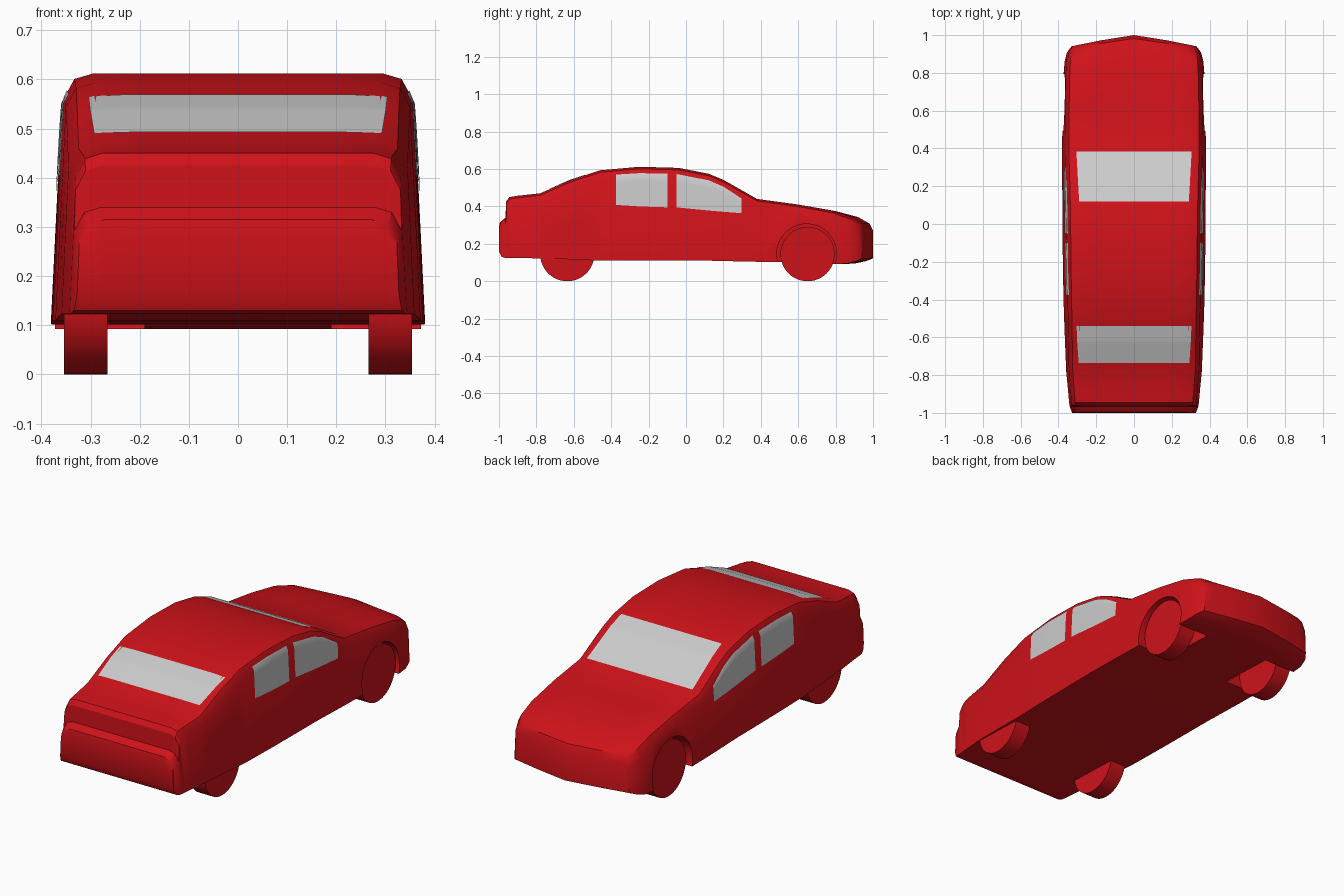
import bpy, bmesh, math
from mathutils import Vector
from mathutils.bvhtree import BVHTree

if "Cube" in bpy.data.objects:
    bpy.data.objects.remove(bpy.data.objects["Cube"])


def material(name, col):
    m = bpy.data.materials.new(name)
    m.diffuse_color = (*col, 1)
    m.use_nodes = True
    m.node_tree.nodes["Principled BSDF"].inputs["Base Color"].default_value = m.diffuse_color
    return m


RED = material("red_paint", (0.62, 0.006, 0.01))
GREY = material("grey_glass", (0.55, 0.55, 0.55))


def interp(table, v):
    for (a, p), (b, q) in zip(table, table[1:]):
        if v <= b:
            return p + (q - p) * max(0, (v - a) / (b - a))
    return table[-1][1]


def add_object(name, bm, mat):
    me = bpy.data.meshes.new(name)
    bm.to_mesh(me)
    ob = bpy.data.objects.new(name, me)
    bpy.context.collection.objects.link(ob)
    if mat:
        me.materials.append(mat)
    return ob


def smooth(ob, angle=32):
    bpy.ops.object.select_all(action='DESELECT')
    ob.select_set(True)
    bpy.context.view_layer.objects.active = ob
    bpy.ops.object.shade_smooth_by_angle(angle=math.radians(angle))


# Body: stations along the car, each (top y, top z, bottom y, bottom z)
STATIONS = [
    (-1.0, .29, -1.0, .16), (-.995, .315, -.985, .13), (-.965, .34, -.965, .124),
    (-.962, .425, -.95, .124), (-.945, .45, -.93, .124), (-.90, .457, -.88, .124),
    (-.78, .47, -.78, .122), (-.62, .54, -.62, .117), (-.46, .593, -.46, .11),
    (-.25, .612, -.25, .11), (-.04, .606, -.04, .11), (.12, .575, .12, .11),
    (.20, .542, .20, .108), (.38, .44, .38, .104), (.60, .41, .60, .10),
    (.80, .375, .80, .092), (.92, .343, .90, .094), (.982, .308, .965, .108),
    (1.0, .27, 1.0, .122)]
PLAN = [(-1, .33), (-.96, .343), (-.78, .36), (-.5, .371), (-.2, .378), (.3, .381),
        (.5, .381), (.8, .373), (.92, .366), (.965, .355), (1, .332)]
FRACS = [0, .55, .84, .945, 1]
DROPS = [0, 0, 0, .22, 1]
COLS = [(-f, d) for f, d in zip(FRACS[:0:-1], DROPS[:0:-1])] + list(zip(FRACS, DROPS))


def body_point(y, z, frac):
    x = frac * interp(PLAN, y) * (1 - .13 * (z - .1))
    # the nose sweeps back towards its corners
    k = min(1, max(0, (y - .75) / .25))
    return (x, y - .055 * k * (abs(x) / .31) ** 1.2, z)


bm = bmesh.new()
rings = []
for yt, zt, yb, zb in STATIONS:
    h = zt - zb
    drop = min(.05, .22 * h)
    top = []
    for f, d in COLS:
        t = d * drop / h
        top.append(bm.verts.new(body_point(yt + (yb - yt) * t, zt - h * t, f)))
    bottom = [bm.verts.new(body_point(yb, zb, f)) for f, _ in COLS]
    rings.append((top, bottom))
for (t0, b0), (t1, b1) in zip(rings, rings[1:]):
    r0, r1 = t0 + b0[::-1], t1 + b1[::-1]
    for i in range(len(r0)):
        j = (i + 1) % len(r0)
        bm.faces.new((r0[i], r0[j], r1[j], r1[i]))
for t, b in (rings[0], rings[-1]):
    for i in range(len(t) - 1):
        bm.faces.new((t[i], t[i + 1], b[i + 1], b[i]))
bmesh.ops.recalc_face_normals(bm, faces=bm.faces)
surface = BVHTree.FromBMesh(bm)
body = add_object("car_body", bm, RED)


def cylinder(name, x0, x1, y, z, r, mat, seg=48):
    bm = bmesh.new()
    bmesh.ops.create_cone(bm, cap_ends=True, segments=seg, radius1=r, radius2=r,
                          depth=abs(x1 - x0))
    for v in bm.verts:
        v.co = Vector((v.co.z + (x0 + x1) / 2, v.co.x + y, v.co.y + z))
    bmesh.ops.recalc_face_normals(bm, faces=bm.faces)
    return add_object(name, bm, mat)


# Wheels, and wheel arches cut out of the body
for end, wy, ay, az in (("front", -.635, -.62, .156), ("back", .65, .645, .146)):
    for side, s in (("left", -1), ("right", 1)):
        smooth(cylinder(f"{end}_{side}_wheel", s * .265, s * .354, wy, .145, .145, RED))
        cutter = cylinder("arch_cutter", s * .19, s * .5, ay, az, .16, RED)
        cutter.hide_render = True
        mod = body.modifiers.new("arch", 'BOOLEAN')
        mod.operation, mod.solver, mod.object = 'DIFFERENCE', 'EXACT', cutter
        bpy.context.view_layer.objects.active = body
        bpy.ops.object.modifier_apply(modifier=mod.name)
        bpy.data.objects.remove(cutter)
smooth(body)


# Glass: columns (y, low, high) laid onto the body along a ray direction
def glass(name, columns, direction, place, steps=8, rows=8):
    d = Vector(direction)
    bm = bmesh.new()
    cols = []
    for a, b in zip(columns, columns[1:]):
        cols += [[p + (q - p) * i / steps for p, q in zip(a, b)] for i in range(steps)]
    cols.append(columns[-1])
    grid = []
    for y, lo, hi in cols:
        line = []
        for r in range(rows + 1):
            start = Vector(place(y, lo + (hi - lo) * r / rows)) - d * 2
            hit = surface.ray_cast(start, d)[0]
            line.append(bm.verts.new(hit - d * .003))
        grid.append(line)
    for a, b in zip(grid, grid[1:]):
        for i in range(rows):
            f = bm.faces.new((a[i], b[i], b[i + 1], a[i + 1]))
            f.normal_update()
            if f.normal.dot(d) > 0:
                f.normal_flip()
    smooth(add_object(name, bm, GREY))


def from_top(y, x):
    return (x, y, 0)


def from_side(y, z):
    return (0, y, z)


glass("sloping_window_front", [(-.735, -.293, .293), (-.62, -.301, .301), (-.54, -.304, .304)],
      (0, 0, -1), from_top)
glass("sloping_window_back", [(.12, -.29, .29), (.20, -.295, .295), (.383, -.305, .305)],
      (0, 0, -1), from_top)
for side, s in (("left", -1), ("right", 1)):
    glass(f"{side}_door_window_front",
          [(-.375, .408, .57), (-.25, .40, .578), (-.10, .395, .575)],
          (-s, 0, 0), from_side)
    glass(f"{side}_door_window_back",
          [(-.05, .395, .573), (.12, .378, .54), (.20, .371, .506), (.298, .364, .442)],
          (-s, 0, 0), from_side)
